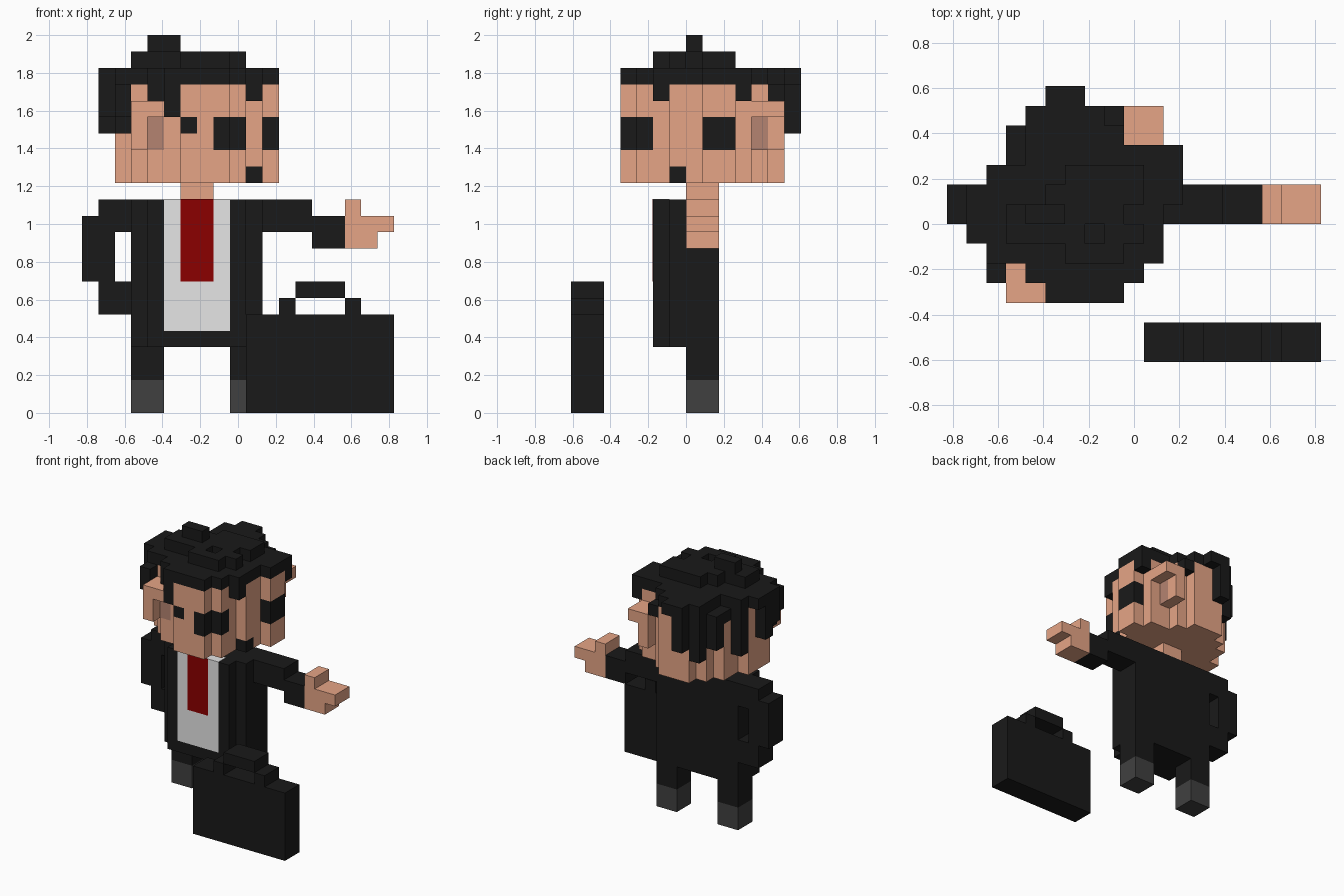
import bpy, bmesh
from mathutils import Vector

if "Cube" in bpy.data.objects:
    bpy.data.objects.remove(bpy.data.objects["Cube"])

V = 2 / 23                                  # block size
ORG = Vector((-9.5 * V, -7 * V, 0))         # corner of the block grid


def mat(name, r, g, b):
    m = bpy.data.materials.new(name)
    m.diffuse_color = (r, g, b, 1)
    m.use_nodes = True
    m.node_tree.nodes["Principled BSDF"].inputs["Base Color"].default_value = m.diffuse_color
    return m


BLACK = mat("black", .010, .010, .010)
SKIN = mat("skin", .79, .376, .24)
EAR = mat("inner ear", .46, .23, .165)
WHITE = mat("shirt white", .79, .79, .79)
RED = mat("tie red", .26, .0, .0)
GREY = mat("shoe grey", .051, .051, .051)

owner, parts = {}, {}                       # block -> part name, part name -> colour


def part(name, colour, *boxes):
    """Fill boxes (i0, i1, j0, j1, k0, k1), end values included."""
    parts[name] = colour
    for a, b, c, d, e, f in boxes:
        for i in range(a, b + 1):
            for j in range(c, d + 1):
                for k in range(e, f + 1):
                    owner[i, j, k] = name


def rows(table, k0, k1):
    return [(a, b, j, j, k0, k1) for j, a, b in table]


def finish(name, bm, colour):
    me = bpy.data.meshes.new(name)
    bm.to_mesh(me)
    bm.free()
    me.materials.append(colour)
    bpy.context.collection.objects.link(bpy.data.objects.new(name, me))


def plate(name, colour, *boxes):
    """Thin boxes given in block units, for painted details."""
    bm = bmesh.new()
    for lo, hi in boxes:
        lo, hi = Vector(lo), Vector(hi)
        for v in bmesh.ops.create_cube(bm, size=1)["verts"]:
            v.co = ORG + V * ((lo + hi) / 2 + v.co * (hi - lo))
    finish(name, bm, colour)


# legs, shoes, torso with a stepped front
for side, i in (("left", 3), ("right", 9)):
    part(side + "_leg", BLACK, (i, i + 1, 7, 8, 2, 3))
    part(side + "_shoe", GREY, (i, i + 1, 7, 8, 0, 1))
part("jacket", BLACK, (3, 10, 6, 8, 4, 12), (4, 9, 5, 5, 4, 12))
part("neck", SKIN, (6, 7, 7, 8, 13, 13))

# arms and hand
part("bent_arm", BLACK, (1, 2, 7, 8, 12, 12), (0, 2, 7, 8, 11, 11),
     (0, 1, 7, 8, 8, 10), (1, 2, 7, 8, 6, 7))
part("raised_arm", BLACK, (11, 13, 7, 8, 11, 12), (14, 15, 7, 8, 10, 11))
part("hand", SKIN, (16, 17, 7, 8, 10, 10), (16, 18, 7, 8, 11, 11), (16, 16, 7, 8, 12, 12))

# briefcase
part("briefcase", BLACK, (10, 18, 0, 1, 0, 5))
part("briefcase_handle", BLACK, (12, 12, 0, 1, 6, 6), (16, 16, 0, 1, 6, 6), (13, 15, 0, 1, 7, 7))

# head, turned towards the front right
part("head", SKIN, *rows([(3, 6, 8), (4, 4, 9), (5, 3, 9), (6, 2, 10), (7, 2, 10), (8, 2, 11),
                          (9, 3, 11), (10, 3, 10), (11, 4, 8), (12, 5, 7)], 14, 19))
# ears with a hollow on the facing side
part("ears", SKIN, (3, 3, 3, 4, 16, 18), (4, 4, 3, 3, 18, 18),
     (9, 10, 11, 12, 18, 18), (9, 9, 11, 12, 16, 17))
part("eyes", BLACK, (8, 8, 3, 3, 16, 17), (9, 9, 4, 4, 16, 17), (11, 11, 8, 9, 16, 17))
part("mouth", BLACK, (10, 10, 6, 6, 14, 14))

# hair cap, top tufts, hanging strands
cap = rows([(3, 5, 8), (4, 4, 9), (5, 2, 10), (6, 1, 10), (7, 1, 10), (8, 1, 11),
            (9, 2, 11), (10, 4, 11), (11, 4, 8), (12, 4, 7), (13, 5, 6)], 20, 20)
tufts = rows([(5, 6, 8), (6, 3, 6), (6, 8, 9), (7, 3, 8), (8, 5, 9), (9, 6, 9)], 21, 21)
strands = [(i, i, j, j, k, t) for i, j, k, t in (
    (10, 5, 19, 20), (11, 10, 19, 20), (5, 3, 18, 20), (4, 4, 19, 20), (2, 4, 18, 19),
    (2, 5, 17, 20), (1, 6, 18, 20), (1, 7, 17, 20), (2, 9, 16, 20), (3, 10, 19, 19),
    (3, 11, 17, 19), (4, 12, 16, 20), (5, 13, 17, 20), (8, 12, 19, 19))]
part("hair", BLACK, *cap, *tufts, *strands, (4, 5, 7, 7, 22, 22), (6, 6, 3, 3, 17, 17))

# build only the exposed block faces of every part
for name, colour in parts.items():
    bm = bmesh.new()
    for cell in [c for c, n in owner.items() if n == name]:
        for axis in range(3):
            for s in (0, 1):
                near = list(cell)
                near[axis] += 2 * s - 1
                if tuple(near) in owner:
                    continue
                u, w = (axis + 1) % 3, (axis + 2) % 3
                corners = []
                for a, b in ((0, 0), (1, 0), (1, 1), (0, 1)):
                    p = Vector(cell)
                    p[axis] += s
                    p[u] += a
                    p[w] += b
                    corners.append(bm.verts.new(ORG + p * V))
                bm.faces.new(corners if s else corners[::-1])
    bmesh.ops.remove_doubles(bm, verts=bm.verts, dist=1e-4)
    finish(name, bm, colour)

# painted shirt, tie and inner ears
T = .02
plate("shirt", WHITE, ((5, 5 - T, 5), (9, 5, 13)), ((5, 5 - T, 13), (9, 6, 13 + T)))
plate("tie", RED, ((6, 5 - 2 * T, 8), (8, 5 - T, 13 + T)))
plate("inner_ears", EAR, ((4, 4 - T, 16), (5, 4, 18)), ((10, 11, 16), (10 + T, 12, 18)))
